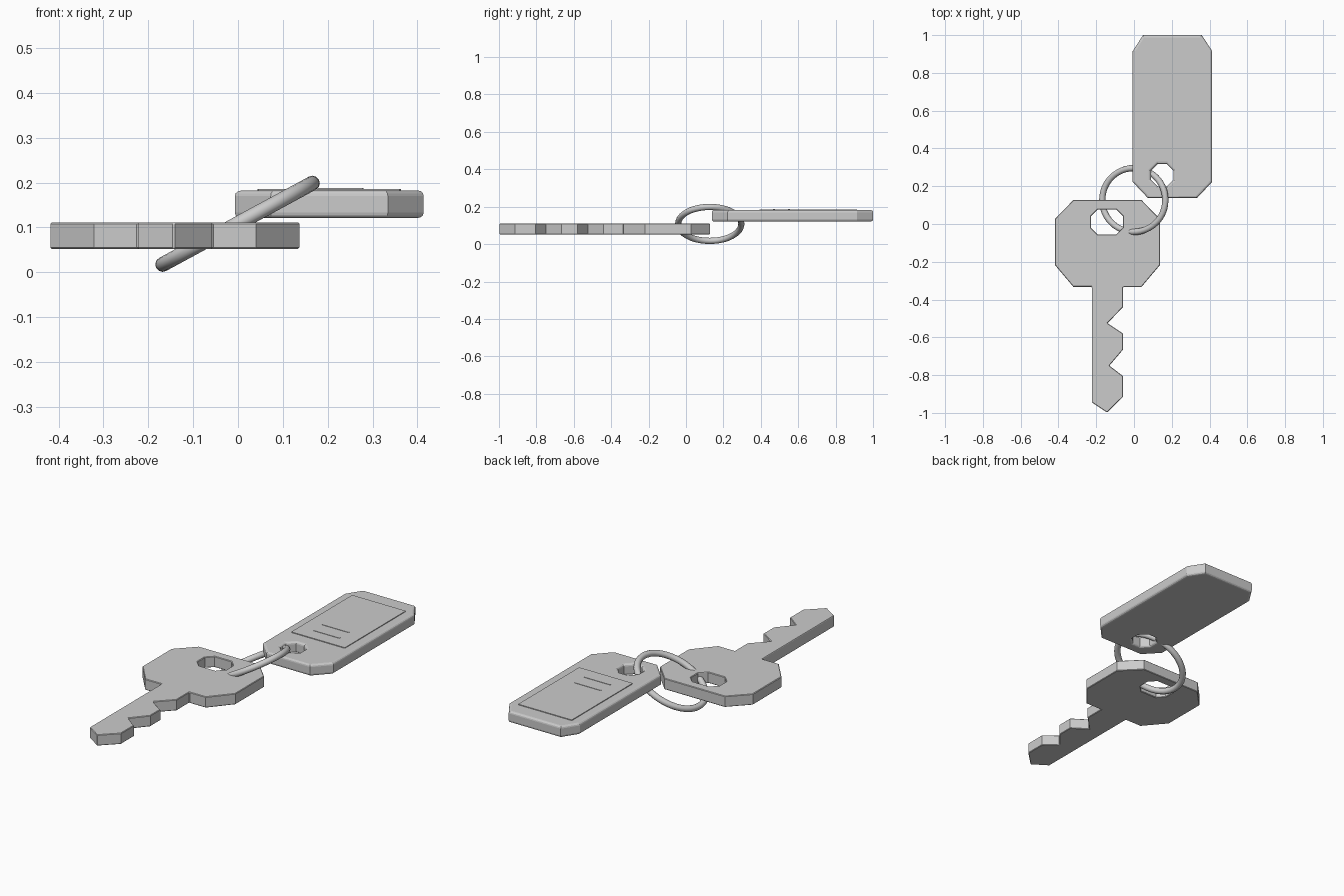
import bpy, bmesh, math

cube = bpy.data.objects.get("Cube")
if cube:
    bpy.data.objects.remove(cube, do_unlink=True)

grey = bpy.data.materials.new("plain grey")
grey.use_nodes = True
COLOUR = (0.6, 0.6, 0.6, 1)
grey.diffuse_color = COLOUR
grey.node_tree.nodes["Principled BSDF"].inputs["Base Color"].default_value = COLOUR


def chamfered(x0, x1, y0, y1, low, high):
    """Rectangle outline with cut corners; low and high are (dx, dy) cuts."""
    (a, b), (c, d) = low, high
    return [(x0 + a, y0), (x1 - a, y0), (x1, y0 + b), (x1, y1 - d),
            (x1 - c, y1), (x0 + c, y1), (x0, y1 - d), (x0, y0 + b)]


def slab(name, outlines, z0, z1, bevel=0.0, segments=1):
    """Extrude an outline, with optional hole outlines, between two heights."""
    bm = bmesh.new()
    edges = []
    for pts in outlines:
        vs = [bm.verts.new((x, y, z0)) for x, y in pts]
        edges += [bm.edges.new((v, vs[i - 1])) for i, v in enumerate(vs)]
    bmesh.ops.triangle_fill(bm, edges=edges, use_beauty=True)
    ext = bmesh.ops.extrude_face_region(bm, geom=bm.faces[:], use_keep_orig=True)
    top = [g for g in ext["geom"] if isinstance(g, bmesh.types.BMVert)]
    bmesh.ops.translate(bm, verts=top, vec=(0, 0, z1 - z0))
    bmesh.ops.recalc_face_normals(bm, faces=bm.faces)
    bmesh.ops.dissolve_limit(bm, angle_limit=0.01, verts=bm.verts[:], edges=bm.edges[:])
    mesh = bpy.data.meshes.new(name)
    bm.to_mesh(mesh)
    bm.free()
    mesh.materials.append(grey)
    obj = bpy.data.objects.new(name, mesh)
    bpy.context.collection.objects.link(obj)
    if bevel:
        mod = obj.modifiers.new("soft edges", 'BEVEL')
        mod.width = bevel
        mod.segments = segments
        mod.limit_method = 'ANGLE'
        mod.angle_limit = math.radians(60)
    return obj


# Key: head and toothed blade in one outline, with a hole for the ring
head = chamfered(-0.418, 0.137, -0.333, 0.127, (0.097, 0.115), (0.097, 0.1))
blade = [(-0.223, -0.333), (-0.223, -0.945), (-0.143, -0.998), (-0.058, -0.915),
         (-0.058, -0.805), (-0.13, -0.75), (-0.058, -0.665), (-0.058, -0.58),
         (-0.14, -0.525), (-0.058, -0.44), (-0.058, -0.333)]
key_hole = chamfered(-0.228, -0.058, -0.055, 0.077, (0.035, 0.035), (0.035, 0.035))
slab("key", [head[:1] + blade + head[1:], key_hole], 0.052, 0.111, 0.003)

# Tag: rounded edges and a ring hole near the front
tag_body = chamfered(-0.007, 0.414, 0.138, 1.0, (0.08, 0.085), (0.055, 0.085))
tag_hole = chamfered(0.09, 0.208, 0.198, 0.318, (0.035, 0.035), (0.035, 0.035))
slab("tag", [tag_body, tag_hole], 0.121, 0.182, 0.012, 3)

# Label panel with two thin lines
slab("label_panel", [chamfered(0.043, 0.363, 0.393, 0.913, (0.003, 0.003), (0.003, 0.003))],
     0.178, 0.186)
for i, y in enumerate((0.47, 0.55)):
    slab(f"label_line_{i + 1}",
         [chamfered(0.12, 0.28, y - 0.005, y + 0.005, (0.002, 0.002), (0.002, 0.002))],
         0.184, 0.188)

# Key ring: tilted, slightly oval loop
bpy.ops.curve.primitive_bezier_circle_add(location=(-0.001, 0.127, 0.108))
ring = bpy.context.object
ring.name = "key_ring"
for p in ring.data.splines[0].bezier_points:
    for attr in ("co", "handle_left", "handle_right"):
        v = getattr(p, attr).copy()
        setattr(p, attr, (v.x * 0.19, v.y * 0.169, 0))
ring.rotation_euler = (0, math.radians(-28.5), 0)
ring.data.resolution_u = 12
ring.data.bevel_depth = 0.0165
ring.data.bevel_resolution = 4
ring.data.materials.append(grey)
bpy.ops.object.convert(target='MESH')
bpy.ops.object.shade_smooth()
